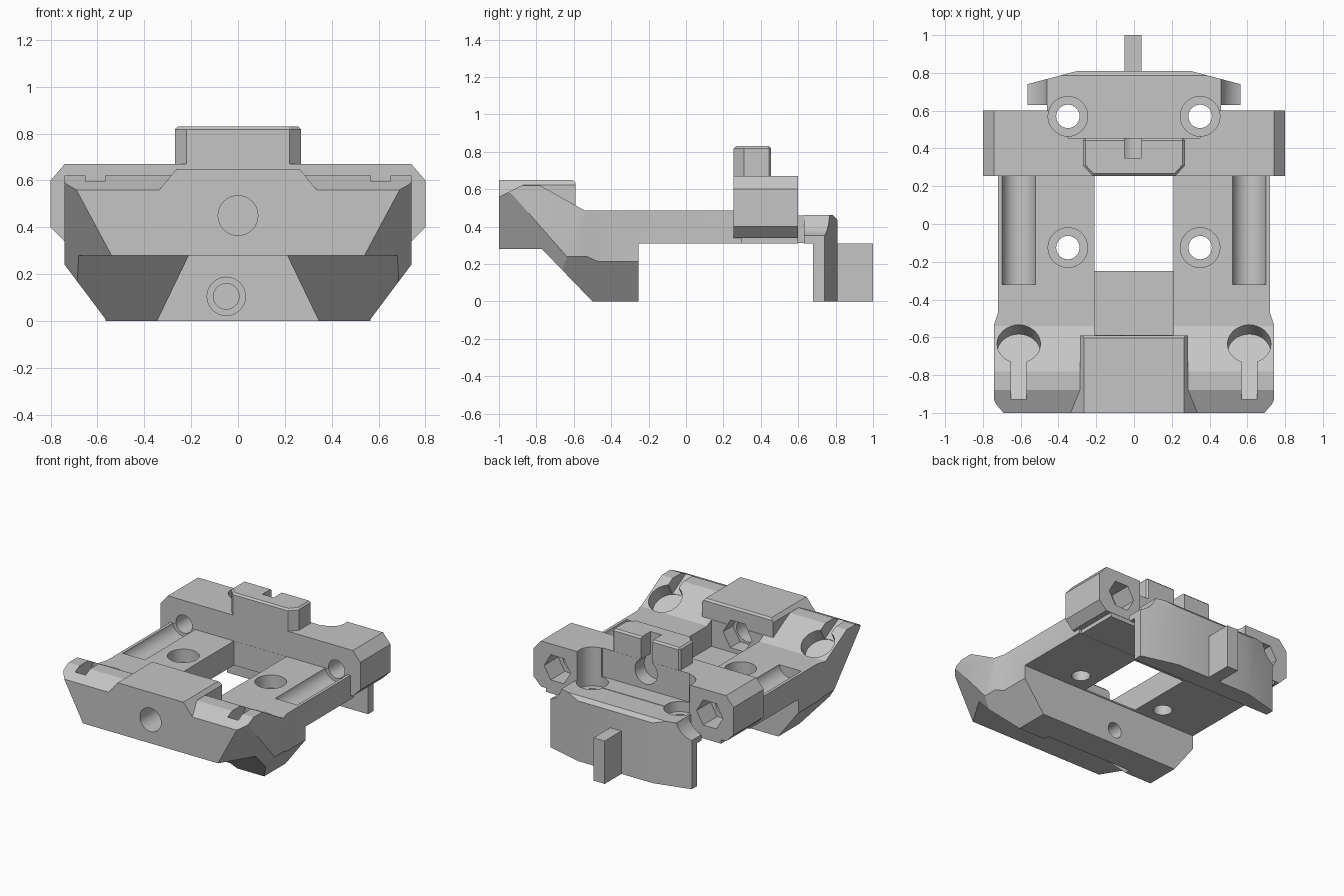
import bpy, bmesh, math
from mathutils import Vector, Matrix

if "Cube" in bpy.data.objects:
    bpy.data.objects.remove(bpy.data.objects["Cube"])

grey = bpy.data.materials.new("plain grey")
grey.diffuse_color = (0.56, 0.56, 0.56, 1)
grey.use_nodes = True
grey.node_tree.nodes["Principled BSDF"].inputs["Base Color"].default_value = grey.diffuse_color


def finish(bm, name):
    bmesh.ops.recalc_face_normals(bm, faces=bm.faces[:])
    me = bpy.data.meshes.new(name)
    bm.to_mesh(me)
    bm.free()
    ob = bpy.data.objects.new(name, me)
    bpy.context.collection.objects.link(ob)
    me.materials.append(grey)
    return ob


def prism(name, pts, axis, lo, hi):
    """Extrude a 2D outline: axis x uses (y,z), y uses (x,z), z uses (x,y)."""
    put = {"x": lambda p, t: (t, p[0], p[1]), "y": lambda p, t: (p[0], t, p[1]),
           "z": lambda p, t: (p[0], p[1], t)}[axis]
    bm = bmesh.new()
    a = [bm.verts.new(put(p, lo)) for p in pts]
    b = [bm.verts.new(put(p, hi)) for p in pts]
    bm.faces.new(a)
    bm.faces.new(b[::-1])
    n = len(pts)
    for i in range(n):
        bm.faces.new((a[i], a[(i + 1) % n], b[(i + 1) % n], b[i]))
    return finish(bm, name)


def box(name, x0, x1, y0, y1, z0, z1):
    return prism(name, [(x0, y0), (x1, y0), (x1, y1), (x0, y1)], "z", z0, z1)


def rod(name, u, v, r, axis, lo, hi, n=32):
    pts = [(u + r * math.cos(math.tau * i / n), v + r * math.sin(math.tau * i / n)) for i in range(n)]
    return prism(name, pts, axis, lo, hi)


def trim(ob, co, no):
    """Slice off everything on the outer side of a plane and cap the cut."""
    bm = bmesh.new()
    bm.from_mesh(ob.data)
    bmesh.ops.bisect_plane(bm, geom=bm.verts[:] + bm.edges[:] + bm.faces[:], dist=1e-5, plane_co=co,
                           plane_no=Vector(no).normalized(), clear_outer=True)
    bmesh.ops.holes_fill(bm, edges=[e for e in bm.edges if e.is_boundary], sides=0)
    bmesh.ops.recalc_face_normals(bm, faces=bm.faces[:])
    bm.to_mesh(ob.data)
    bm.free()


def combine(target, op, *others):
    for o in others:
        m = target.modifiers.new("b", "BOOLEAN")
        m.operation, m.object, m.solver = op, o, "EXACT"
        dg = bpy.context.evaluated_depsgraph_get()
        me = bpy.data.meshes.new_from_object(target.evaluated_get(dg))
        target.modifiers.clear()
        target.data = me
        bpy.data.objects.remove(o)


def cut(t, *o):
    combine(t, "DIFFERENCE", *o)


def add(t, *o):
    combine(t, "UNION", *o)


def sym(pts):
    """Mirror a half outline across the vertical axis."""
    return pts + [(-u, v) for u, v in reversed(pts)]


# main body with the front wedge
body = prism("bracket_body", [(-1, .28), (-1, .56), (-.88, .62), (-.78, .62), (-.54, .485), (.3, .485),
                              (.3, .31), (-.255, .31), (-.255, 0), (-.5, 0), (-.77, .28)], "x", -.74, .74)
for s in (1, -1):
    trim(body, (s * .54, -1, .28), (s, -.61, -.536))
    trim(body, (s * .56, 0, 0), (s, 0, -.75))
    trim(body, (s * .71, -1, .5), (s, -.45, 0))
for s in (1, -1):
    cut(body, prism("side_trim", [(s * .74, -.53), (s * .72, -.47), (s * .72, .5), (s * .9, .5), (s * .9, -.53)],
                    "z", -.1, .9))

# recess under the front lip
cut(body, prism("recess", sym([(.35, -.01), (.21, .28)]), "y", -.9, -.46))

# raised front block, flaring toward the front
block = prism("front_block", sym([(.34, -1), (.285, -.87), (.285, -.59)]), "z", .4, .648)
trim(block, (0, -.59, .635), (0, 1, 1))
for s in (1, -1):
    trim(block, (s * .34, -1, .555), (s * .085, 0, .07))
add(body, block)

# rear crossbar, under strip, flange and curved back plate
add(body, prism("rear_crossbar", sym([(.74, .34), (.8, .4), (.8, .6), (.74, .67)]), "y", .255, .6),
    box("under_strip", -.7, .7, -.2, .598, .311, .36),
    box("flange", -.46, .46, .5, .72, .312, .46))
plate = prism("back_plate", sym([(.565, .68), (.565, .74), (.3, .81)]), "z", 0, .462)
add(plate, prism("plate_ears", sym([(.565, .63), (.565, .7)]), "z", .311, .461))
trim(plate, (0, .81, .435), (0, 1, .9))
cut(plate, *[rod("ear_scoop", s * .61, .5, .155, "y", .55, .95) for s in (1, -1)])
add(body, plate)

# tower on the crossbar
tower = prism("tower", sym([(.22, .255), (.27, .31), (.27, .455)]), "z", .5, .83)
m = tower.modifiers.new("bevel", "BEVEL")
m.width, m.segments, m.limit_method, m.angle_limit = .012, 1, "ANGLE", math.radians(60)
me = bpy.data.meshes.new_from_object(tower.evaluated_get(bpy.context.evaluated_depsgraph_get()))
tower.modifiers.clear()
tower.data = me
add(body, tower)

# pocket behind the tower, keyway and blind bore
cut(body, box("rear_pocket", -.35, .35, .456, .7, .463, .9),
    box("keyway", -.05, .04, .35, .6, .66, .95),
    rod("tower_bore", 0, .59, .09, "y", .35, .6))

# central opening, with the channel running to the block
cut(body, box("window", -.21, .21, -.25, .254, -.2, .6),
    box("channel", -.208, .208, -.588, -.2, .32, .8))

# front bolt hole with hexagonal nut pocket, lower countersunk hole
cut(body, rod("front_hole", 0, .45, .085, "y", -1.2, -.5),
    rod("nut_pocket", 0, .45, .115, "y", -.7, -.5, 6),
    rod("low_hole", -.05, .105, .055, "y", -.8, -.1),
    rod("low_sink", -.05, .105, .082, "y", -.8, -.44))

# features repeated left and right
tilt = math.atan2(.135, .24)
for s in (1, -1):
    x = s * .61
    for y in (-.125, .57):
        cut(body, rod("bolt_hole", s * .35, y, .062, "z", .2, .9),
            rod("bolt_seat", s * .35, y, .105, "z", .39, .9))
    # keyhole bored square to the slope, with its slot on the same tilted floor
    bore = rod("keyhole", 0, 0, .115, "z", -.098, .3)
    bore.data.transform(Matrix.Translation((x, -.635, .538)) @ Matrix.Rotation(-tilt, 4, "X"))
    slot = prism("key_slot", [(-.93, .595), (-.66, .443), (-.66, .9), (-.93, .9)], "x", x - .042, x + .042)
    cut(body, rod("rod_trough", x, .5, .09, "y", -.32, .254),
        rod("rod_hole", x, .5, .065, "y", .2, .9),
        rod("hex_pocket", x, .5, .105, "y", .44, .9, 6), bore, slot)

# rear tail fin
box("tail_fin", -.05, .04, .79, 1, 0, .31)

for ob in bpy.context.scene.objects:
    ob.data.materials.clear()
    ob.data.materials.append(grey)
    for p in ob.data.polygons:
        p.material_index = 0
bpy.ops.object.select_all(action="DESELECT")
body.select_set(True)
bpy.context.view_layer.objects.active = body
bpy.ops.object.shade_smooth_by_angle(angle=math.radians(25))
